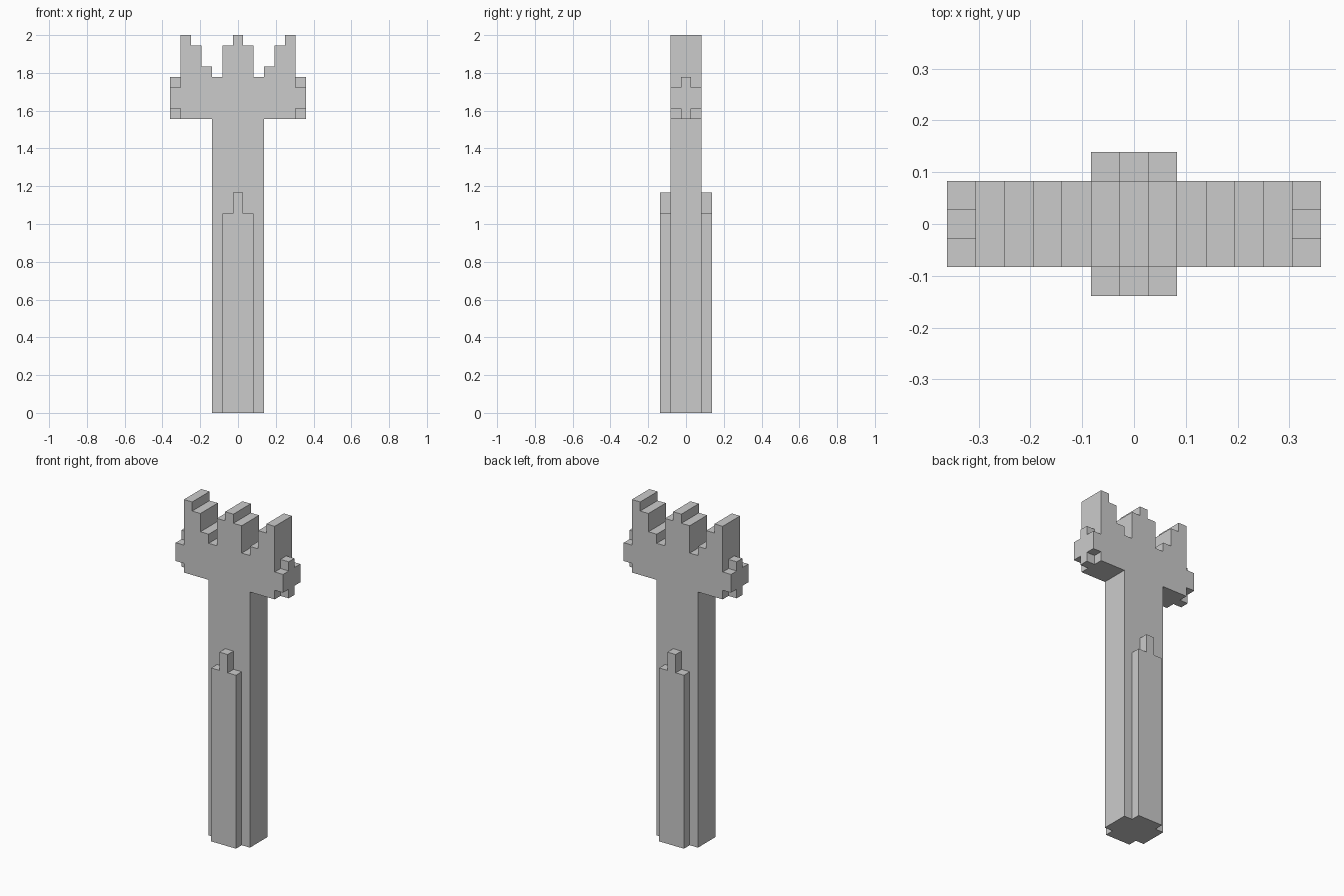
import bpy, bmesh

if "Cube" in bpy.data.objects:
    bpy.data.objects.remove(bpy.data.objects["Cube"])

U = 2 / 36  # one block


def extrude_profile(name, pts, lo, hi, axis):
    """Mirror a half outline (a, z), in blocks, and extrude it from lo to hi along an axis."""
    outline = pts + [(-a, z) for a, z in reversed(pts)]
    bm = bmesh.new()

    def place(a, z, d):
        return (d * U, a * U, z * U) if axis == 'X' else (a * U, d * U, z * U)

    face = bm.faces.new([bm.verts.new(place(a, z, lo)) for a, z in outline])
    new = bmesh.ops.extrude_face_region(bm, geom=[face])["geom"]
    shift = ((hi - lo) * U, 0, 0) if axis == 'X' else (0, (hi - lo) * U, 0)
    bmesh.ops.translate(bm, vec=shift, verts=[g for g in new if isinstance(g, bmesh.types.BMVert)])
    bmesh.ops.recalc_face_normals(bm, faces=bm.faces)
    mesh = bpy.data.meshes.new(name)
    bm.to_mesh(mesh)
    bm.free()
    obj = bpy.data.objects.new(name, mesh)
    bpy.context.collection.objects.link(obj)
    return obj


# Shaft and stepped crown in one slab
body = [(2.5, 0), (2.5, 28), (5.5, 28), (5.5, 36), (4.5, 36), (4.5, 35), (3.5, 35),
        (3.5, 33), (2.5, 33), (2.5, 32), (1.5, 32), (1.5, 35), (0.5, 35), (0.5, 36)]
extrude_profile("shaft_and_crown", body, -1.5, 1.5, 'Y')

# Raised ribs on front and back, cross-shaped studs on both sides of the head
rib = [(1.5, 0), (1.5, 19), (0.5, 19), (0.5, 21)]
stud = [(0.5, 28), (0.5, 29), (1.5, 29), (1.5, 31), (0.5, 31), (0.5, 32)]
for sign, rib_name, stud_name in ((-1, "front_rib", "left_stud"), (1, "back_rib", "right_stud")):
    extrude_profile(rib_name, rib, sign * 1.5, sign * 2.5, 'Y')
    extrude_profile(stud_name, stud, sign * 5.5, sign * 6.5, 'X')
